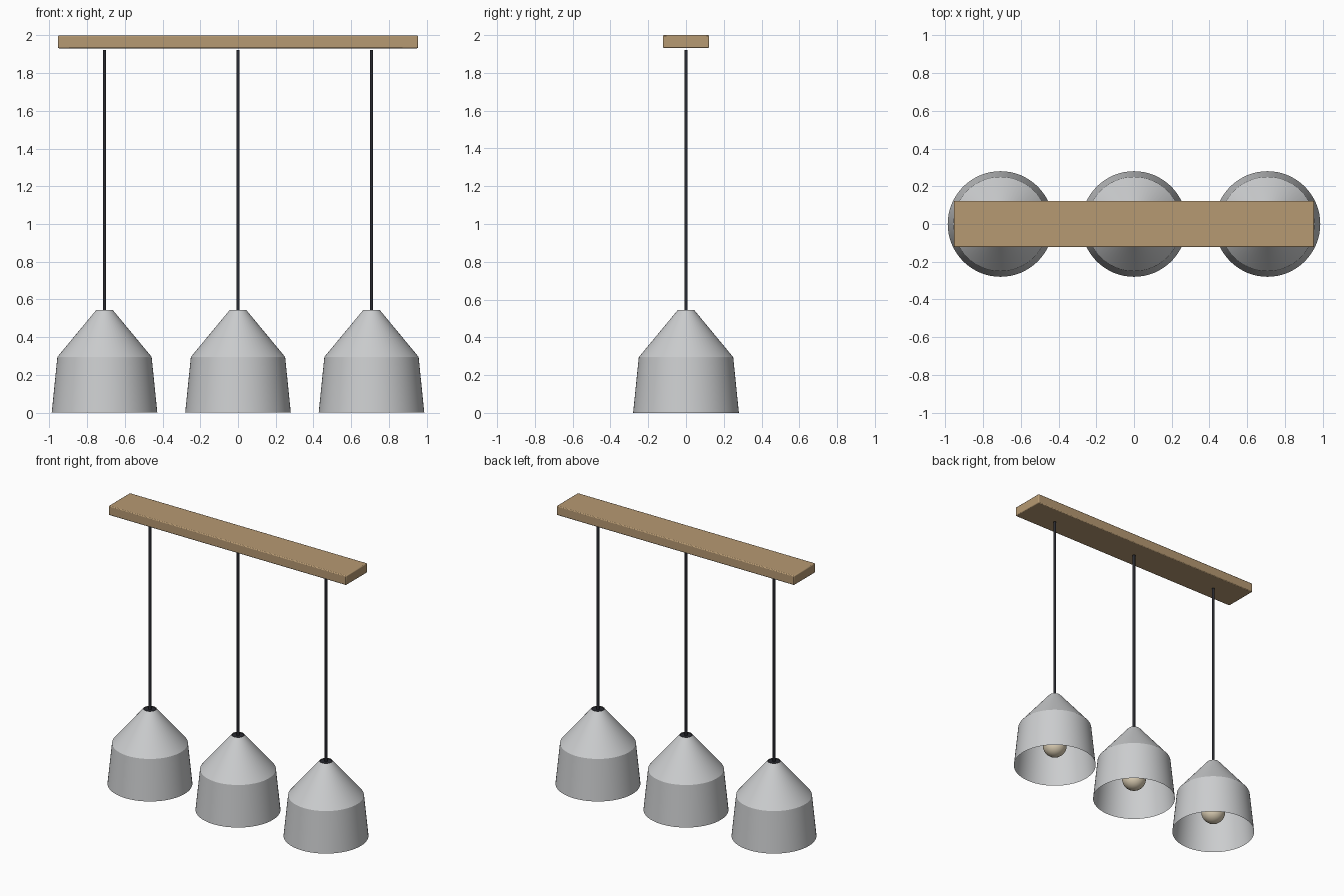
import bpy
import bmesh
import math

if "Cube" in bpy.data.objects:
    bpy.data.objects.remove(bpy.data.objects["Cube"])


def material(name, rgb):
    mat = bpy.data.materials.new(name)
    mat.use_nodes = True
    mat.diffuse_color = (*rgb, 1)
    bsdf = mat.node_tree.nodes["Principled BSDF"]
    bsdf.inputs["Base Color"].default_value = (*rgb, 1)
    return mat


WOOD = material("warm wood", (0.47, 0.32, 0.17))
GREY = material("light grey", (0.6, 0.61, 0.62))
BLACK = material("dark cord", (0.022, 0.023, 0.03))
BULB = material("warm bulb", (0.75, 0.65, 0.48))


def finish(obj, name, mat):
    obj.name = name
    obj.data.materials.append(mat)
    bpy.ops.object.shade_smooth_by_angle(angle=math.radians(25))
    return obj


def rod(name, x, radius, bottom, top, mat, sides=24):
    bpy.ops.mesh.primitive_cylinder_add(
        vertices=sides, radius=radius, depth=top - bottom,
        location=(x, 0, (bottom + top) / 2))
    return finish(bpy.context.object, name, mat)


def lathe(name, x, profile, mat, sides=64):
    """Spin an open (radius, height) profile around the vertical axis."""
    bm = bmesh.new()
    rings = []
    for radius, height in profile:
        rings.append([bm.verts.new((radius * math.cos(a), radius * math.sin(a), height))
                      for a in (math.tau * i / sides for i in range(sides))])
    for low, high in zip(rings, rings[1:]):
        for i in range(sides):
            j = (i + 1) % sides
            bm.faces.new((low[i], low[j], high[j], high[i]))
    mesh = bpy.data.meshes.new(name)
    bm.to_mesh(mesh)
    bm.free()
    obj = bpy.data.objects.new(name, mesh)
    bpy.context.collection.objects.link(obj)
    obj.location.x = x
    bpy.ops.object.select_all(action="DESELECT")
    obj.select_set(True)
    bpy.context.view_layer.objects.active = obj
    return finish(obj, name, mat)


# Ceiling bar with softened edges
bpy.ops.mesh.primitive_cube_add(size=1, location=(0, 0, 1.966))
bar = bpy.context.object
bar.scale = (1.91, 0.246, 0.068)
bpy.ops.object.transform_apply(location=False, rotation=False, scale=True)
finish(bar, "ceiling_bar", WOOD)
bevel = bar.modifiers.new("soft edges", "BEVEL")
bevel.width = 0.006
bevel.segments = 2

# Three hanging pendants
SHADE = [(0.28, 0), (0.25, 0.295), (0.043, 0.545)]
for side, x in (("right", -0.708), ("middle", 0), ("left", 0.708)):
    lathe(side + "_shade", x, SHADE, GREY)
    rod(side + "_cord", x, 0.009, 0.53, 1.922, BLACK, sides=12)
    rod(side + "_socket", x, 0.042, 0.22, 0.54, BLACK)
    bpy.ops.mesh.primitive_uv_sphere_add(
        segments=32, ring_count=16, radius=0.082, location=(x, 0, 0.155))
    finish(bpy.context.object, side + "_bulb", BULB)
